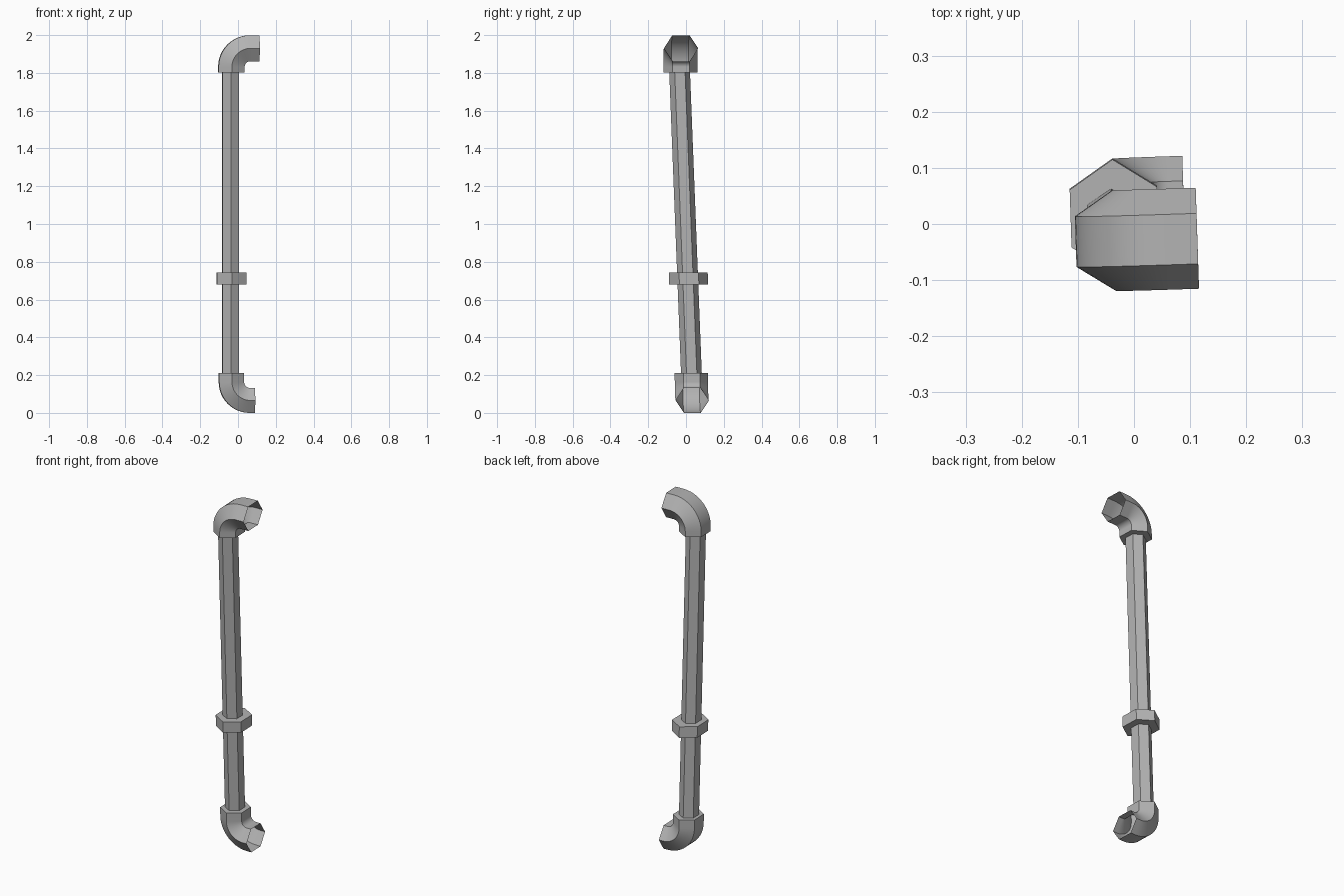
import bpy, math
from mathutils import Vector, Matrix

if "Cube" in bpy.data.objects:
    bpy.data.objects.remove(bpy.data.objects["Cube"])

YAW = math.radians(1.9)
PX = -0.035  # x of the pipe axis

grey = bpy.data.materials.new("dark_grey")
grey.diffuse_color = (0.45, 0.45, 0.45, 1)
grey.use_nodes = True
grey.node_tree.nodes["Principled BSDF"].inputs["Base Color"].default_value = grey.diffuse_color


def hexagon(half_width, point):
    # flats face +-x, corners point along +-y
    w, p = half_width, point
    return [(w, p / 2), (0, p), (-w, p / 2), (-w, -p / 2), (0, -p), (w, -p / 2)]


def loft(name, rings, cap_start=True, cap_end=True):
    n = len(rings[0])
    verts = [v for r in rings for v in r]
    faces = []
    for i in range(len(rings) - 1):
        for j in range(n):
            k = (j + 1) % n
            faces.append((i * n + j, i * n + k, (i + 1) * n + k, (i + 1) * n + j))
    if cap_start:
        faces.append(tuple(reversed(range(n))))
    if cap_end:
        last = (len(rings) - 1) * n
        faces.append(tuple(range(last, last + n)))
    mesh = bpy.data.meshes.new(name)
    mesh.from_pydata(verts, [], faces)
    mesh.materials.append(grey)
    ob = bpy.data.objects.new(name, mesh)
    bpy.context.collection.objects.link(ob)
    return ob


def prism(name, half_width, point, start, end):
    rot = Matrix.Rotation(YAW, 3, 'Z')
    rings = [[Vector(c) + rot @ Vector((u, v, 0)) for u, v in hexagon(half_width, point)]
             for c in (start, end)]
    return loft(name, rings)


def elbow(name, y, z, up, half_width, point, lead, bend, tail, lean):
    # path goes from the pipe, along z, round the bend, then out towards +x
    steps = 12
    path = [(0, 0, 0)]
    for i in range(steps + 1):
        a = math.pi / 2 * i / steps
        path.append((bend * (1 - math.cos(a)), lead + bend * math.sin(a), a))
    path.append((bend + tail, lead + bend, math.pi / 2))
    rot = Matrix.Rotation(YAW, 3, 'Z')
    rings = []
    for x, h, a in path:
        ring = []
        for u, v in hexagon(half_width, point):
            hh = h - u * math.sin(a)
            p = rot @ Vector((x + u * math.cos(a), v, 0))
            ring.append(p + Vector((PX, y + lean * hh * up, z + up * hh)))
        rings.append(ring if up > 0 else ring[::-1])
    ob = loft(name, rings, cap_end=False)
    # smooth round the bend, crisp hexagon edges
    bpy.ops.object.select_all(action='DESELECT')
    ob.select_set(True)
    bpy.context.view_layer.objects.active = ob
    bpy.ops.object.shade_smooth_by_angle(angle=math.radians(30))
    return ob


# leaning hexagonal pipe
prism("pipe", 0.044, 0.055, (-0.039, 0.029, 0.2), (-0.039, -0.034, 1.81))

# joint collar
prism("collar", 0.078, 0.103, (PX, 0.014, 0.68), (PX, 0.012, 0.742))

# open-ended elbows
elbow("upper_elbow", -0.029, 1.802, 1, 0.069, 0.09, 0.03, 0.098, 0.05, -0.01)
elbow("lower_elbow", 0.028, 0.21, -1, 0.066, 0.088, 0.046, 0.098, 0.026, -0.01)
